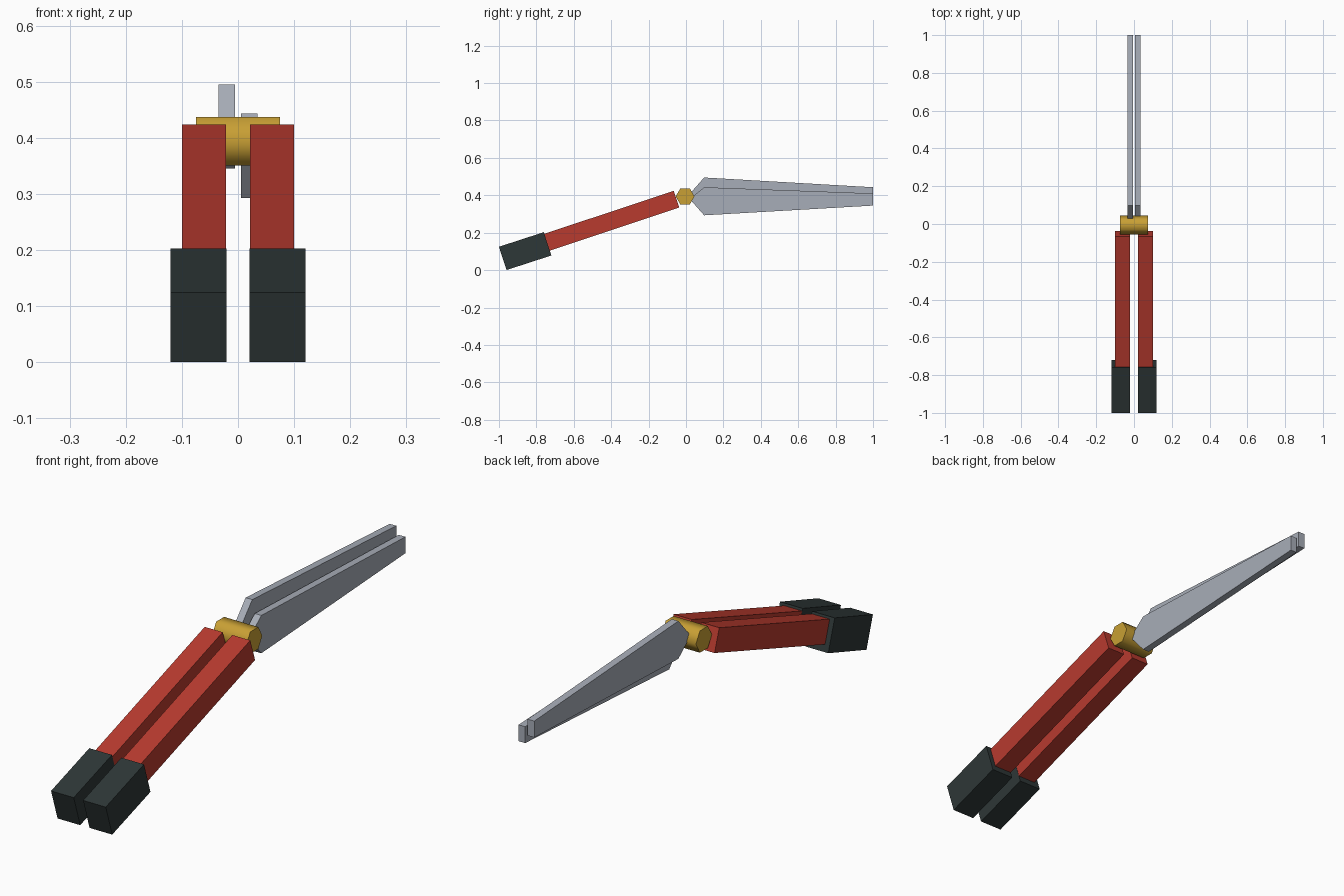
import bpy, bmesh, math

if "Cube" in bpy.data.objects:
    bpy.data.objects.remove(bpy.data.objects["Cube"])


def material(name, rgb):
    m = bpy.data.materials.new(name)
    m.diffuse_color = (*rgb, 1)
    m.use_nodes = True
    m.node_tree.nodes["Principled BSDF"].inputs["Base Color"].default_value = m.diffuse_color
    return m


RED = material("red paint", (0.48, 0.043, 0.028))
RUBBER = material("dark rubber", (0.027, 0.038, 0.038))
STEEL = material("steel", (0.39, 0.42, 0.48))
BRASS = material("brass", (0.58, 0.35, 0.035))

PIVOT_Y, PIVOT_Z = -0.005, 0.394


def prism(name, profile, x0, x1, mat):
    """Extrude a (y, z) profile from x0 to x1."""
    bm = bmesh.new()
    face = bm.faces.new([bm.verts.new((x0, y, z)) for y, z in profile])
    ext = bmesh.ops.extrude_face_region(bm, geom=[face])["geom"]
    moved = [v for v in ext if isinstance(v, bmesh.types.BMVert)]
    bmesh.ops.translate(bm, verts=moved, vec=(x1 - x0, 0, 0))
    bmesh.ops.recalc_face_normals(bm, faces=bm.faces)
    mesh = bpy.data.meshes.new(name)
    bm.to_mesh(mesh)
    bm.free()
    mesh.materials.append(mat)
    obj = bpy.data.objects.new(name, mesh)
    bpy.context.collection.objects.link(obj)
    return obj


def bar(cy, cz, length, thick, degrees):
    """Tilted rectangle around a centre, in (y, z)."""
    c, s = math.cos(math.radians(degrees)), math.sin(math.radians(degrees))
    return [(cy + a * c - b * s, cz + a * s + b * c)
            for a, b in ((-length / 2, -thick / 2), (length / 2, -thick / 2),
                         (length / 2, thick / 2), (-length / 2, thick / 2))]


# Upper blade outline; the other blade is the same outline flipped about the pivot
BLADE = [(0.03, 0.40), (0.097, 0.345), (1.0, 0.378),
         (1.0, 0.443), (0.097, 0.495), (0.03, 0.419)]

for side, label in ((-1, "left"), (1, "right")):
    # Handle and grip share the same inner plane
    prism(label + "_handle", bar(-0.402, 0.2625, 0.74, 0.094, 18.4),
          side * 0.021, side * 0.1, RED)
    prism(label + "_grip", bar(-0.86, 0.1015, 0.252, 0.131, 18),
          side * 0.0205, side * 0.12, RUBBER)
    # Blade
    outline = BLADE if side < 0 else [(y, 2 * PIVOT_Z - z) for y, z in BLADE]
    prism(label + "_blade", outline, side * 0.0055, side * 0.0345, STEEL)

# Six-sided pivot pin with softly shaded sides
hexagon = [(PIVOT_Y + 0.05 * math.cos(math.radians(a)),
            PIVOT_Z + 0.05 * math.sin(math.radians(a))) for a in range(0, 360, 60)]
pin = prism("pivot_pin", hexagon, -0.075, 0.075, BRASS)
bpy.ops.object.select_all(action='DESELECT')
pin.select_set(True)
bpy.context.view_layer.objects.active = pin
bpy.ops.object.shade_smooth_by_angle(angle=math.radians(65))
